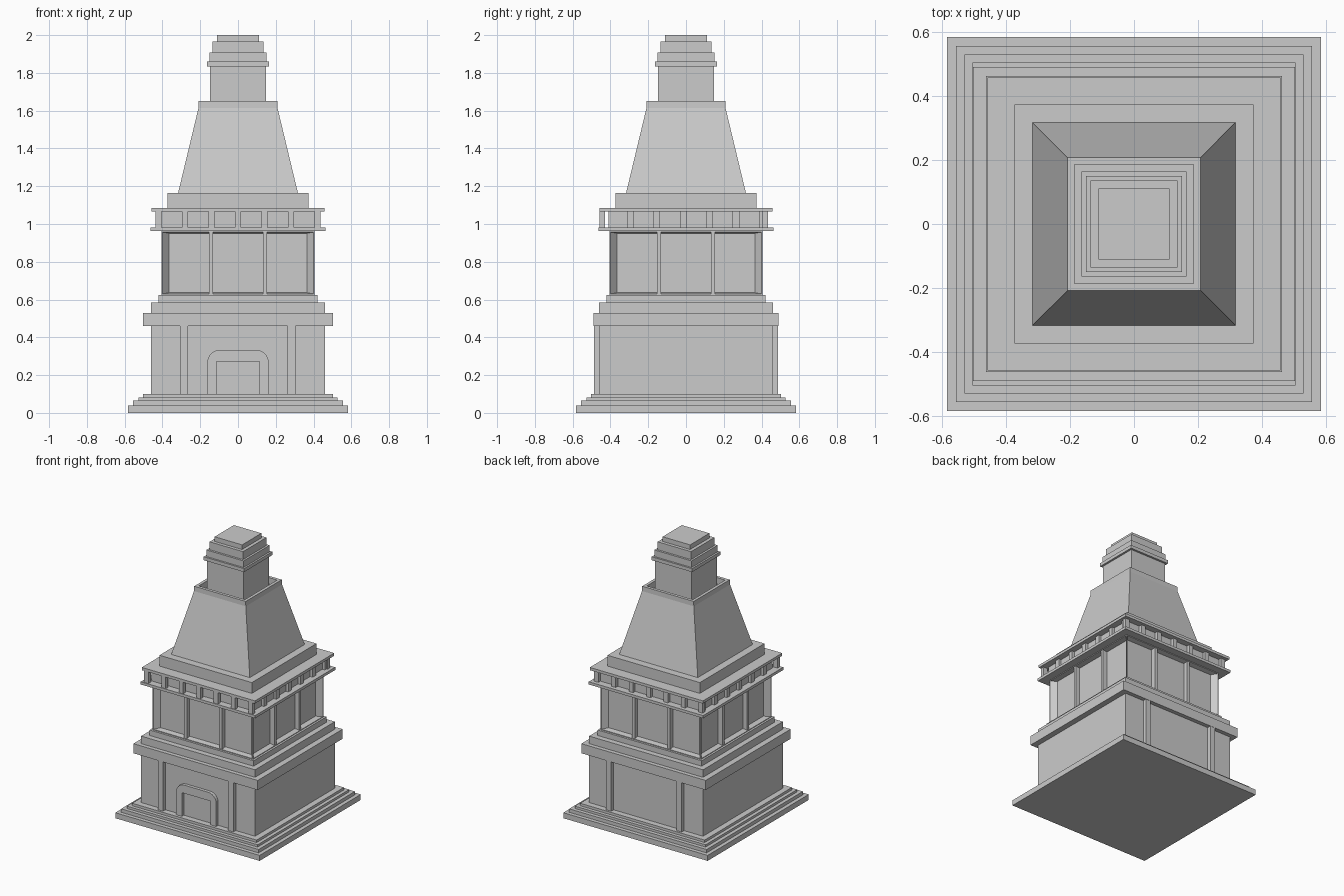
import bpy, bmesh, math
from mathutils import Vector

if "Cube" in bpy.data.objects:
    bpy.data.objects.remove(bpy.data.objects["Cube"])


def finish(name, bm):
    bmesh.ops.recalc_face_normals(bm, faces=bm.faces)
    mesh = bpy.data.meshes.new(name)
    bm.to_mesh(mesh)
    bm.free()
    ob = bpy.data.objects.new(name, mesh)
    bpy.context.collection.objects.link(ob)
    return ob


def add_box(bm, x0, x1, y0, y1, z0, z1):
    verts = bmesh.ops.create_cube(bm, size=1)["verts"]
    for v in verts:
        v.co = Vector(((x0 + x1) / 2 + v.co.x * (x1 - x0),
                       (y0 + y1) / 2 + v.co.y * (y1 - y0),
                       (z0 + z1) / 2 + v.co.z * (z1 - z0)))


def slab(name, hx, z0, z1, hy=None):
    hy = hy or hx
    bm = bmesh.new()
    add_box(bm, -hx, hx, -hy, hy, z0, z1)
    return finish(name, bm)


def square_loft(name, profile):
    """Skin a list of (half width, z) square rings, capped at both ends."""
    bm = bmesh.new()
    rings = [[bm.verts.new((sx * h, sy * h, z))
              for sx, sy in ((-1, -1), (1, -1), (1, 1), (-1, 1))]
             for h, z in profile]
    for a, b in zip(rings, rings[1:]):
        for i in range(4):
            j = (i + 1) % 4
            bm.faces.new((a[i], a[j], b[j], b[i]))
    bm.faces.new(rings[0][::-1])
    bm.faces.new(rings[-1])
    return finish(name, bm)


# Stepped plinth, body and mouldings
slab("plinth_bottom", 0.583, 0, 0.04)
slab("plinth_step_2", 0.555, 0.04, 0.065)
slab("plinth_step_3", 0.528, 0.065, 0.082)
slab("plinth_step_4", 0.503, 0.082, 0.10)
slab("body", 0.46, 0.10, 0.46)
slab("body_band", 0.502, 0.46, 0.53, 0.49)
slab("ledge_lower", 0.46, 0.53, 0.585)
slab("ledge_upper", 0.42, 0.585, 0.625)

# Pilasters on front and back
bm = bmesh.new()
for x in (-0.285, 0.283):
    for y in (-1, 1):
        y0, y1 = sorted((y * 0.45, y * 0.488))
        add_box(bm, x - 0.021, x + 0.021, y0, y1, 0.10, 0.46)
finish("pilasters", bm)

# Door surround with rounded top corners and a square opening
bm = bmesh.new()
w, top, r, iw, itop = 0.162, 0.333, 0.065, 0.115, 0.273
outer = [(-w, 0.10)]
for cx, start in ((-w + r, 180), (w - r, 90)):
    for k in range(7):
        a = math.radians(start - 15 * k)
        outer.append((cx + r * math.cos(a), top - r + r * math.sin(a)))
outer.append((w, 0.10))
inner = [(iw, 0.10), (iw, itop), (-iw, itop), (-iw, 0.10)]
face = bm.faces.new([bm.verts.new((x, -0.455, z)) for x, z in outer + inner])
ext = bmesh.ops.extrude_face_region(bm, geom=[face])["geom"]
bmesh.ops.translate(bm, vec=(0, -0.028, 0),
                    verts=[v for v in ext if isinstance(v, bmesh.types.BMVert)])
finish("door_surround", bm)

# Window storey with splayed recessed panels
bm = bmesh.new()
add_box(bm, -0.405, 0.405, -0.405, 0.405, 0.625, 0.962)
bm.normal_update()
sides = [f for f in bm.faces if abs(f.normal.z) < 0.5]
bmesh.ops.inset_individual(bm, faces=sides, thickness=0.007)
bmesh.ops.inset_individual(bm, faces=sides, thickness=0.009, depth=-0.037)
for f in sides:
    n = f.normal.copy()
    for v in f.verts:
        if abs(n.x) > 0.5:
            v.co.y *= 0.362 / 0.389
        else:
            v.co.x *= 0.362 / 0.389
finish("window_storey", bm)

# Window mullions
bm = bmesh.new()
for t in (-0.143, 0.143):
    for s in (-1, 1):
        a, b = sorted((s * 0.36, s * 0.402))
        add_box(bm, t - 0.011, t + 0.011, a, b, 0.627, 0.96)
        add_box(bm, a, b, t - 0.011, t + 0.011, 0.627, 0.96)
finish("mullions", bm)

# Cornice
slab("cornice_lower", 0.462, 0.962, 0.982)
slab("cornice_core", 0.41, 0.982, 1.066)
slab("cornice_upper", 0.457, 1.066, 1.086)
slab("roof_base", 0.373, 1.086, 1.165)

# Cornice blocks: the front row stands free of the core
bm = bmesh.new()
for i in range(-3, 4):
    x = i * 0.1425 * 0.985
    add_box(bm, x - 0.017, x + 0.017, -0.457, -0.429, 0.982, 1.066)
    add_box(bm, x - 0.017, x + 0.017, 0.405, 0.434, 0.982, 1.066)
for i in range(6):
    y = -0.295 + i * 0.14
    for s in (-1, 1):
        a, b = sorted((s * 0.405, s * 0.43))
        add_box(bm, a, b, y - 0.018, y + 0.018, 0.982, 1.066)
finish("cornice_blocks", bm)

# Tapered roof with a rimmed, recessed top
square_loft("tapered_roof", [(0.317, 1.165), (0.209, 1.615), (0.208, 1.65),
                             (0.186, 1.65), (0.186, 1.605)])

# Chimney shaft and stepped cap
slab("chimney_shaft", 0.148, 1.60, 1.835)
slab("chimney_collar", 0.163, 1.835, 1.86)
slab("chimney_cap_lower", 0.15, 1.86, 1.908)
slab("chimney_cap_middle", 0.135, 1.908, 1.966)
slab("chimney_cap_top", 0.111, 1.966, 2.0)
